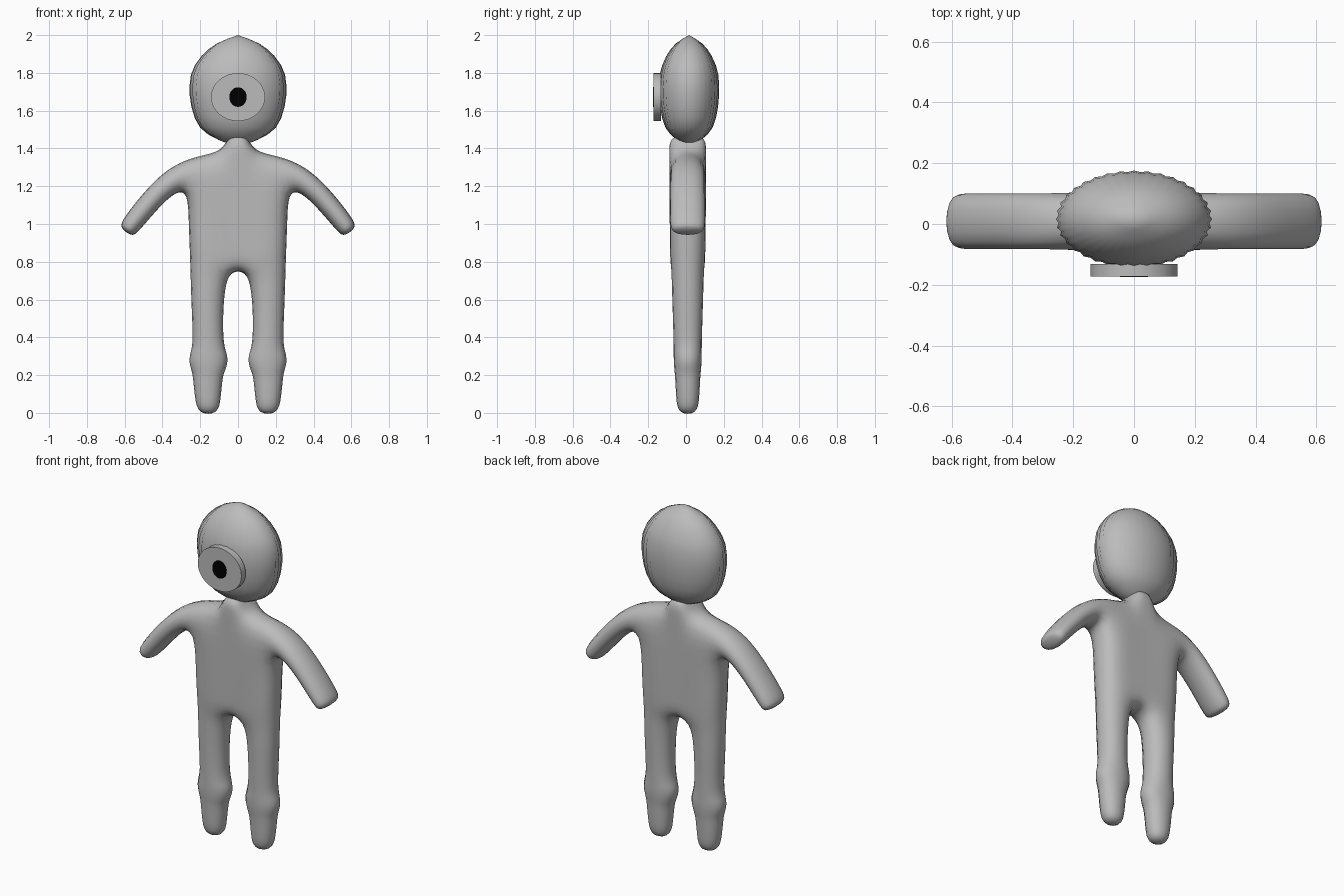
import bpy, bmesh, math

if "Cube" in bpy.data.objects:
    bpy.data.objects.remove(bpy.data.objects["Cube"])

CY = 0.009  # depth centre of the body


def material(name, v):
    m = bpy.data.materials.new(name)
    m.diffuse_color = (v, v, v, 1)
    m.use_nodes = True
    m.node_tree.nodes["Principled BSDF"].inputs["Base Color"].default_value = m.diffuse_color
    return m


grey = material("clay grey", 0.5)
black = material("pupil black", 0.0)


def make(name, bm, mat):
    bmesh.ops.recalc_face_normals(bm, faces=bm.faces)
    me = bpy.data.meshes.new(name)
    bm.to_mesh(me)
    bm.free()
    me.materials.append(mat)
    ob = bpy.data.objects.new(name, me)
    bpy.context.collection.objects.link(ob)
    for p in me.polygons:
        p.use_smooth = True
    return ob


# Body: half cage drawn in the front plane as (x, z, half depth), mirrored and subdivided
leg = [((.10, -.012, .055), (.215, -.012, .055)), ((.085, .08, .067), (.235, .08, .067)),
       ((.075, .19, .072), (.245, .19, .072)), ((.062, .22, .076), (.252, .22, .076)),
       ((.045, .265, .08), (.268, .265, .08)), ((.048, .31, .081), (.264, .31, .081)),
       ((.07, .36, .081), (.245, .36, .081)), ((.073, .5, .085), (.25, .5, .085)),
       ((.065, .63, .09), (.256, .63, .09)), ((.045, .73, .092), (.26, .74, .092))]
torso = [((0, .75, .09), leg[-1][0], leg[-1][1]),
         ((0, .86, .092), (.09, .86, .093), (.262, .86, .094)),
         ((0, 1.0, .094), (.09, 1.0, .095), (.268, 1.0, .096)),
         ((0, 1.15, .095), (.09, 1.15, .097), (.272, 1.165, .1)),
         ((0, 1.395, .098), (.085, 1.39, .098), (.21, 1.37, .1))]
neck = [torso[-1][:2], ((0, 1.475, .098), (.045, 1.475, .098))]
arm = [(torso[3][2], torso[4][2]), ((.325, 1.165, .1), (.34, 1.32, .1)),
       ((.395, 1.105, .1), (.445, 1.235, .1)), ((.47, 1.02, .1), (.54, 1.125, .1)),
       ((.53, .95, .1), (.615, 1.025, .1)), ((.56, .93, .088), (.63, .98, .088))]

bm = bmesh.new()
pairs = {}


def pair(p):
    if p not in pairs:
        x, z, d = p
        pairs[p] = (bm.verts.new((x, CY - d, z)), bm.verts.new((x, CY + d, z)))
    return pairs[p]


edges = {}
for rows in (leg, torso, neck, arm):
    for a, b in zip(rows, rows[1:]):
        for i in range(len(a) - 1):
            quad = [a[i], a[i + 1], b[i + 1], b[i]]
            for side in (0, 1):
                bm.faces.new([pair(p)[side] for p in quad])
            for j in range(4):
                key = frozenset((quad[j], quad[(j + 1) % 4]))
                edges[key] = edges.get(key, 0) + 1
# close the outline, leaving the mirror plane open
for key, count in edges.items():
    p, q = key
    if count == 1 and (p[0] > 0 or q[0] > 0):
        bm.faces.new((pair(p)[0], pair(q)[0], pair(q)[1], pair(p)[1]))
body = make("body", bm, grey)
mir = body.modifiers.new("mirror", 'MIRROR')
mir.use_clip = True
sub = body.modifiers.new("smooth", 'SUBSURF')
sub.levels = sub.render_levels = 2

# Head: ribbed, pointed ellipsoid lofted from a (z, radius) profile
profile = [(1.423, .18), (1.445, .4), (1.475, .62), (1.51, .78), (1.56, .89), (1.62, .96),
           (1.68, .995), (1.73, 1), (1.79, .97), (1.84, .89), (1.89, .75), (1.925, .61),
           (1.955, .44), (1.98, .22)]
N = 72
bm = bmesh.new()
rings = []
for z, r in profile:
    ring = []
    for i in range(N):
        t = 2 * math.pi * i / N
        k = r * (1 if i % 2 == 0 else .968)
        ring.append(bm.verts.new((.257 * k * math.cos(t), .016 + .16 * k * math.sin(t), z)))
    rings.append(ring)
for a, b in zip(rings, rings[1:]):
    for i in range(N):
        j = (i + 1) % N
        bm.faces.new((a[i], a[j], b[j], b[i]))
for ring, z in ((rings[0], 1.419), (rings[-1], 2.0)):
    tip = bm.verts.new((0, .016, z))
    for i in range(N):
        bm.faces.new((ring[i], ring[(i + 1) % N], tip))
make("head", bm, grey)


# Eye: oval disc with a thin oval pupil plate
def oval(name, rx, rz, z, y0, y1, mat):
    bpy.ops.mesh.primitive_cylinder_add(vertices=32, radius=1, depth=1,
                                        location=(0, (y0 + y1) / 2, z), rotation=(math.pi / 2, 0, 0))
    ob = bpy.context.object
    ob.name = name
    ob.scale = (rx, rz, y1 - y0)
    bpy.ops.object.transform_apply(location=False, rotation=True, scale=True)
    ob.data.materials.append(mat)
    bpy.ops.object.shade_smooth_by_angle()


oval("eye", .143, .127, 1.672, -.172, -.132, grey)
oval("pupil", .046, .052, 1.672, -.175, -.171, black)
